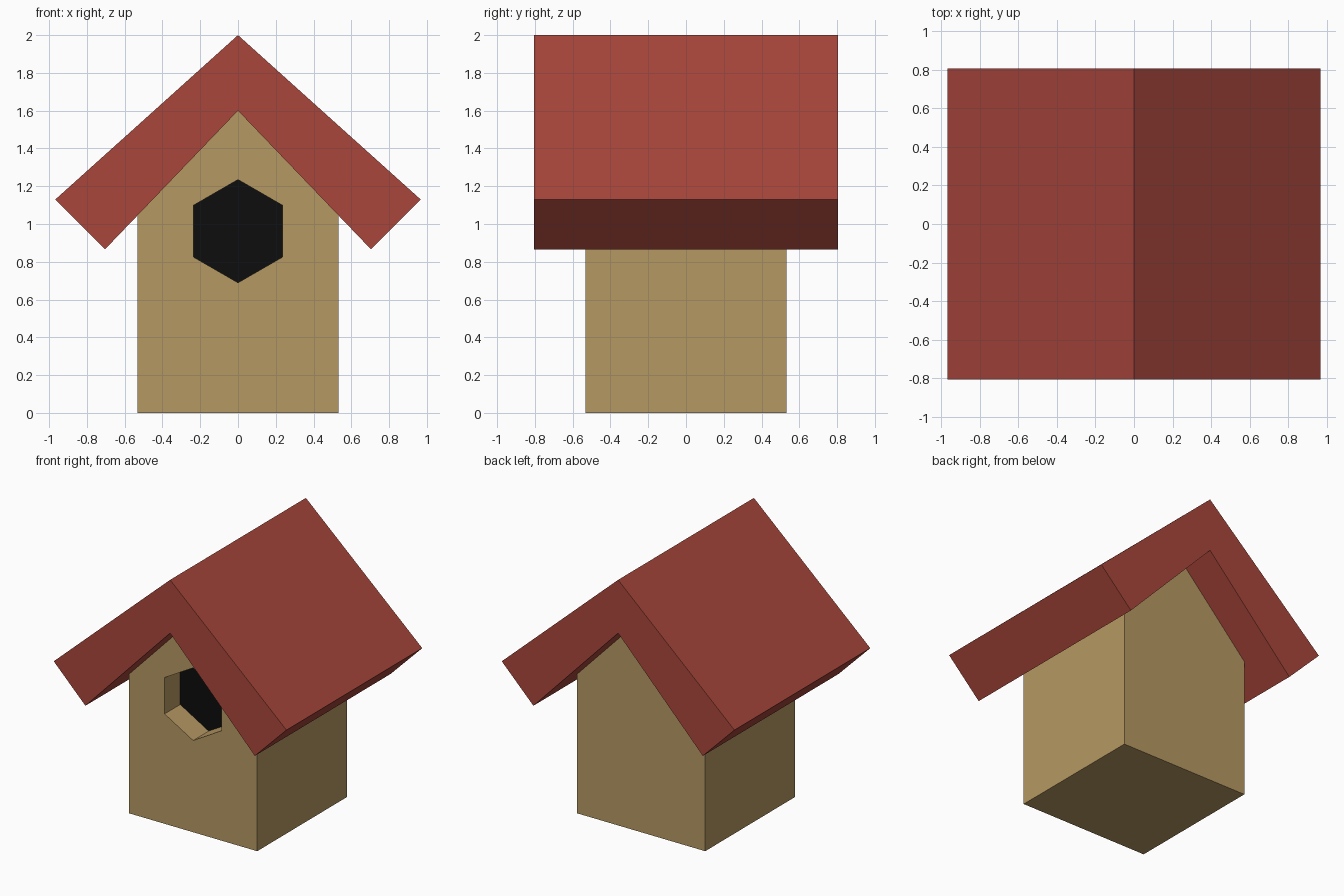
import bpy
import bmesh
import math

if "Cube" in bpy.data.objects:
    bpy.data.objects.remove(bpy.data.objects["Cube"])


def material(name, rgb):
    m = bpy.data.materials.new(name)
    m.diffuse_color = (*rgb, 1.0)
    m.use_nodes = True
    m.node_tree.nodes["Principled BSDF"].inputs["Base Color"].default_value = m.diffuse_color
    return m


tan = material("tan_wood", (0.47, 0.315, 0.125))
red = material("red_roof", (0.395, 0.062, 0.044))
black = material("black_opening", (0.004, 0.004, 0.004))


def prism(name, profile, y0, y1, mat):
    """Extrude an (x, z) outline along y from y0 to y1."""
    bm = bmesh.new()
    face = bm.faces.new([bm.verts.new((x, y0, z)) for x, z in profile])
    ext = bmesh.ops.extrude_face_region(bm, geom=[face])
    moved = [v for v in ext["geom"] if isinstance(v, bmesh.types.BMVert)]
    bmesh.ops.translate(bm, verts=moved, vec=(0, y1 - y0, 0))
    bmesh.ops.recalc_face_normals(bm, faces=bm.faces)
    me = bpy.data.meshes.new(name)
    bm.to_mesh(me)
    bm.free()
    me.materials.append(mat)
    ob = bpy.data.objects.new(name, me)
    bpy.context.collection.objects.link(ob)
    return ob


# Entrance outline: hexagon with a corner at the top
R, HOLE_Z = 0.273, 0.962
hexagon = [(R * math.sin(i * math.pi / 3), HOLE_Z + R * math.cos(i * math.pi / 3))
           for i in range(6)]

# Gabled house body
W = 0.533
body = prism("house_body",
             [(-W, 0), (W, 0), (W, 1.045), (0, 1.6), (-W, 1.045)], -W, W, tan)

# Entrance recess cut into the front wall
cutter = prism("entrance_cutter", hexagon, -0.7, -0.34, tan)
cutter.hide_render = True
cutter.display_type = 'WIRE'
cut = body.modifiers.new("entrance", 'BOOLEAN')
cut.operation = 'DIFFERENCE'
cut.solver = 'EXACT'
cut.object = cutter

# Dark plate at the back of the recess
prism("entrance_dark", hexagon, -0.348, -0.339, black)

# Thick chevron roof
prism("roof",
      [(0, 2.0), (0.967, 1.13), (0.704, 0.866), (0, 1.6),
       (-0.704, 0.866), (-0.967, 1.13)], -0.806, 0.806, red)
